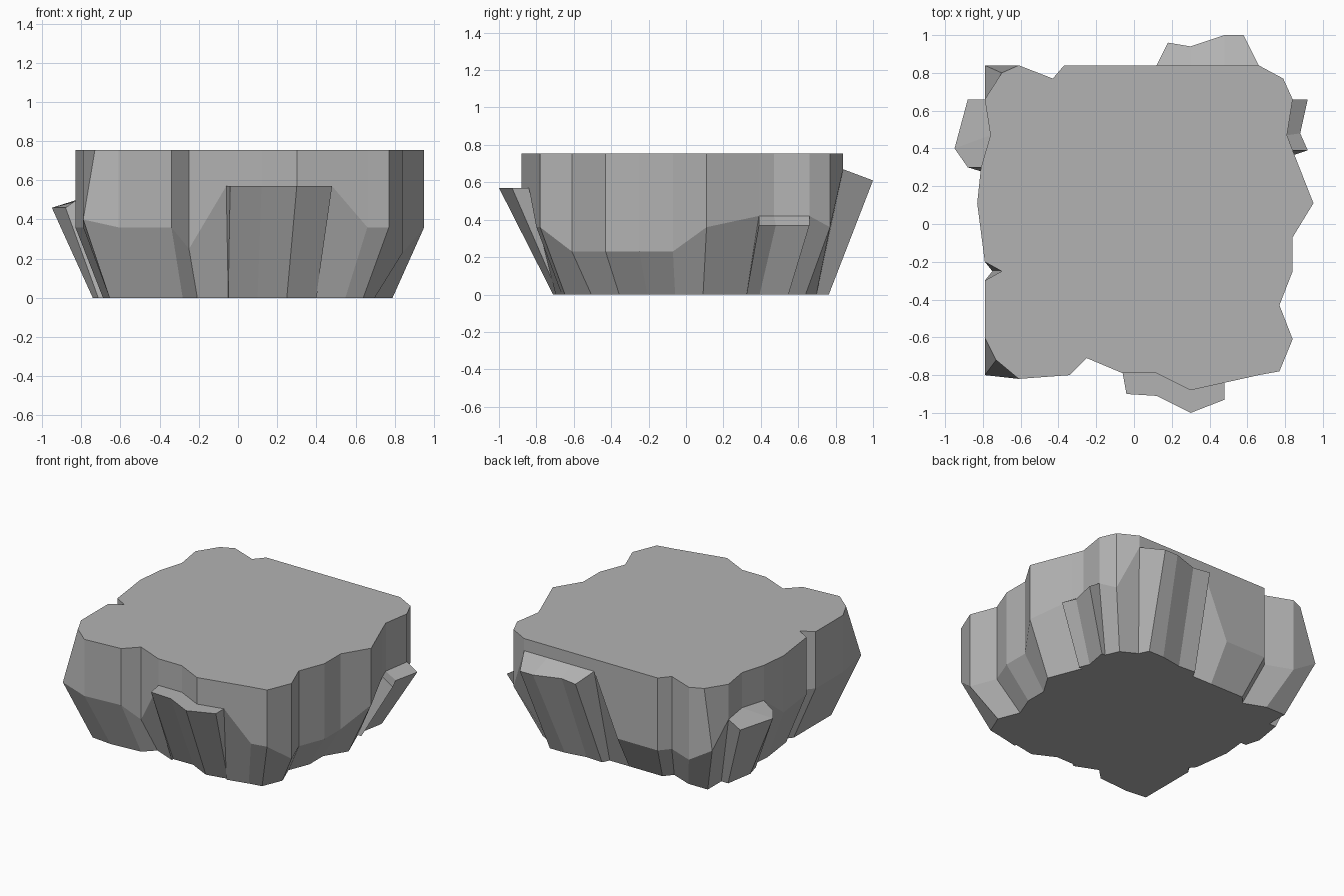
import bpy
import bmesh
from mathutils import Vector

default_cube = bpy.data.objects.get("Cube")
if default_cube:
    bpy.data.objects.remove(default_cube, do_unlink=True)

HEIGHT = .755   # flat top of the rock
TAPER = .83     # footprint compared with the upper outline

# Each column runs down the cliff: rim, shoulder, lip, foot
columns = []


def add_column(rim, shoulder, lip, foot):
    """Store one vertical strip boundary of the cliff."""
    columns.append((
        Vector((*rim, HEIGHT)),
        Vector(shoulder),
        Vector(lip),
        Vector((foot[0] * TAPER, foot[1] * TAPER, 0)),
    ))


def wall(shoulder_height, *outline):
    """Upright upper wall that tapers inwards below the shoulder."""
    for x, y in outline:
        shoulder = (x, y, shoulder_height)
        add_column((x, y), shoulder, shoulder, (x, y))


def sloped_corner(shoulder_height, rim, shoulder_xy):
    """Chipped corner whose shoulder sticks out further than its rim."""
    shoulder = (*shoulder_xy, shoulder_height)
    add_column(rim, shoulder, shoulder, shoulder_xy)


def ledge(shoulder_height, lip_height, foot_spread, rims, lips):
    """Protruding slab, closed at both ends by plain wall columns."""
    wall(shoulder_height, rims[0])
    for rim, lip in zip(rims, lips):
        foot = Vector(rim).lerp(Vector(lip), foot_spread)
        add_column(rim, (*rim, shoulder_height), (*lip, lip_height), foot)
    wall(shoulder_height, rims[-1])


# Front side, from the right-hand corner of the frame towards +x
sloped_corner(.4, rim=(-.73, -.72), shoulder_xy=(-.79, -.80))
wall(.36, (-.61, -.82), (-.34, -.80))
wall(.25, (-.25, -.71))
ledge(
    shoulder_height=.57, lip_height=.57, foot_spread=-.2,
    rims=[(-.06, -.79), (.12, -.79), (.30, -.88), (.48, -.84)],
    lips=[(-.04, -.90), (.12, -.91), (.30, -1), (.48, -.93)],
)
wall(.36, (.66, -.80), (.77, -.78))

# Side facing +x
wall(.23, (.84, -.61), (.77, -.43), (.84, -.25), (.84, -.07))
wall(.36, (.95, .11))
ledge(
    shoulder_height=.42, lip_height=.37, foot_spread=.4,
    rims=[(.84, .39), (.81, .47), (.84, .66)],
    lips=[(.92, .39), (.88, .48), (.92, .66)],
)
wall(.36, (.79, .77))

# Back side
ledge(
    shoulder_height=.67, lip_height=.61, foot_spread=.5,
    rims=[(.66, .84), (.48, .84), (.30, .84), (.12, .84)],
    lips=[(.58, 1), (.48, 1), (.30, .94), (.18, .96)],
)
wall(.25, (-.06, .84), (-.37, .84), (-.43, .77), (-.61, .84))
sloped_corner(.36, rim=(-.70, .80), shoulder_xy=(-.79, .84))

# Side facing -x, with a narrow notch
ledge(
    shoulder_height=.51, lip_height=.46, foot_spread=.7,
    rims=[(-.79, .66), (-.76, .47), (-.81, .30)],
    lips=[(-.88, .66), (-.95, .40), (-.88, .30)],
)
wall(.36, (-.83, .11), (-.79, -.20))
sloped_corner(.36, rim=(-.70, -.25), shoulder_xy=(-.75, -.25))
wall(.36, (-.79, -.30), (-.79, -.60))

# Loft the columns into a closed faceted shell
mesh_builder = bmesh.new()
shared_verts = {}


def get_vert(position):
    """Reuse a vertex wherever neighbouring columns coincide."""
    key = tuple(round(value, 4) for value in position)
    if key not in shared_verts:
        shared_verts[key] = mesh_builder.verts.new(position)
    return shared_verts[key]


def add_face(positions):
    """Make a polygon, dropping repeated corners and empty faces."""
    corners = list(dict.fromkeys(get_vert(p) for p in positions))
    if len(corners) >= 3 and not mesh_builder.faces.get(corners):
        mesh_builder.faces.new(corners)


for index, column in enumerate(columns):
    following = columns[(index + 1) % len(columns)]
    for upper in range(len(column) - 1):
        lower = upper + 1
        add_face([column[upper], column[lower],
                  following[lower], following[upper]])

add_face([column[0] for column in columns])
add_face([column[-1] for column in reversed(columns)])
loose = [vert for vert in mesh_builder.verts if not vert.link_faces]
bmesh.ops.delete(mesh_builder, geom=loose, context='VERTS')
bmesh.ops.recalc_face_normals(mesh_builder, faces=mesh_builder.faces[:])

rock_mesh = bpy.data.meshes.new("rock_platform")
mesh_builder.to_mesh(rock_mesh)
mesh_builder.free()

# Plain grey stone, flat shaded
stone = bpy.data.materials.new("grey_stone")
stone.use_nodes = True
stone_colour = (.45, .45, .45, 1)
stone.diffuse_color = stone_colour
shader = stone.node_tree.nodes["Principled BSDF"]
shader.inputs["Base Color"].default_value = stone_colour
rock_mesh.materials.append(stone)

rock_platform = bpy.data.objects.new("rock_platform", rock_mesh)
bpy.context.collection.objects.link(rock_platform)
